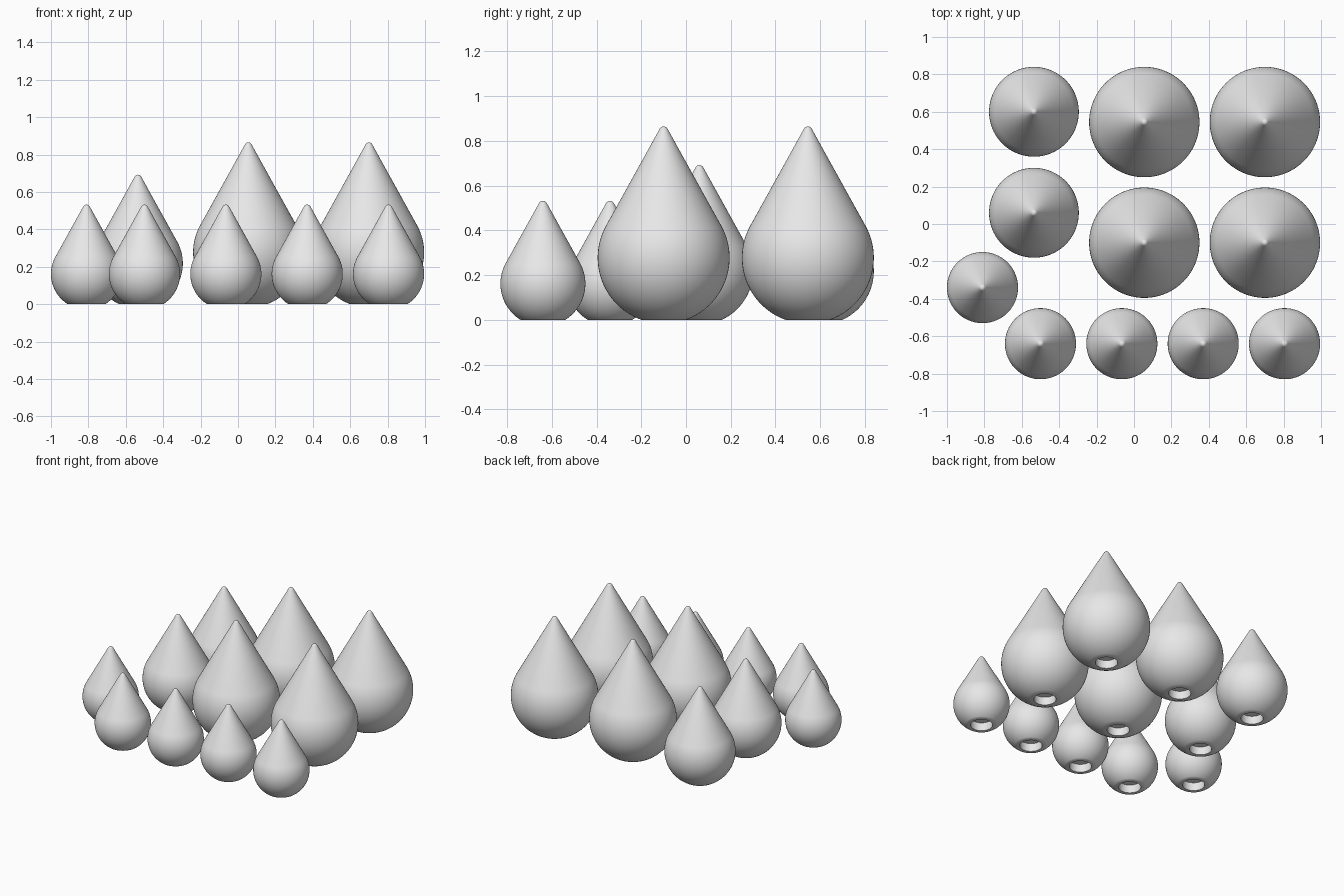
import bpy
import bmesh
import math

cube = bpy.data.objects.get("Cube")
if cube:
    bpy.data.objects.remove(cube, do_unlink=True)

# Plain grey finish
GREY = (0.8, 0.8, 0.8, 1.0)
grey = bpy.data.materials.new("plain_grey")
grey.use_nodes = True
grey.diffuse_color = GREY
grey.node_tree.nodes["Principled BSDF"].inputs["Base Color"].default_value = GREY

FOOT = 0.10      # radius of the flat foot
HOLE = 0.075     # radius of the socket in the foot
DEPTH = 0.06     # depth of the socket
TIP = 0.02       # rounding of the point
SLOPE = math.radians(29)   # half angle of the cone
SEGMENTS = 96


def arc(radius, height, start, end, steps):
    """Points (r, z) on a circle about the axis, angles from the horizontal."""
    angles = [start + (end - start) * i / steps for i in range(steps + 1)]
    return [(radius * math.cos(a), height + radius * math.sin(a)) for a in angles]


def drop_profile(radius):
    """Socket, flat foot, round belly, straight cone and rounded point."""
    centre = math.sqrt(radius ** 2 - FOOT ** 2)
    tip_centre = centre + (radius - TIP) / math.sin(SLOPE)
    socket = [(0, DEPTH), (HOLE, DEPTH), (HOLE, 0)]
    belly = arc(radius, centre, -math.acos(FOOT / radius), SLOPE, 32)
    point = arc(TIP, tip_centre, SLOPE, math.pi / 2, 6)
    point[-1] = (0, tip_centre + TIP)
    return socket + belly + point


def add_drop(name, radius, x, y):
    bm = bmesh.new()
    verts = [bm.verts.new((r, 0, z)) for r, z in drop_profile(radius)]
    edges = [bm.edges.new(pair) for pair in zip(verts, verts[1:])]
    bmesh.ops.spin(bm, geom=verts + edges, cent=(0, 0, 0), axis=(0, 0, 1),
                   angle=math.tau, steps=SEGMENTS, use_merge=True)
    bmesh.ops.remove_doubles(bm, verts=bm.verts, dist=0.00005)
    bmesh.ops.recalc_face_normals(bm, faces=bm.faces)
    mesh = bpy.data.meshes.new(name)
    bm.to_mesh(mesh)
    bm.free()
    mesh.materials.append(grey)
    drop = bpy.data.objects.new(name, mesh)
    drop.location = (x, y, 0)
    bpy.context.collection.objects.link(drop)
    bpy.ops.object.select_all(action="DESELECT")
    drop.select_set(True)
    bpy.context.view_layer.objects.active = drop
    bpy.ops.object.shade_smooth_by_angle(angle=math.radians(35))


# Four large drops in a square
for row, y in (("back", 0.545), ("middle", -0.10)):
    add_drop("large_drop_" + row + "_right", 0.295, 0.055, y)
    add_drop("large_drop_" + row + "_left", 0.295, 0.70, y)

# Two medium drops along the right side
add_drop("medium_drop_back", 0.24, -0.535, 0.60)
add_drop("medium_drop_middle", 0.24, -0.535, 0.06)

# Small drops: a row along the front and one at the right corner
for i in range(4):
    add_drop("small_drop_front_" + str(i + 1), 0.19, -0.50 + 0.435 * i, -0.64)
add_drop("small_drop_corner", 0.19, -0.81, -0.34)
